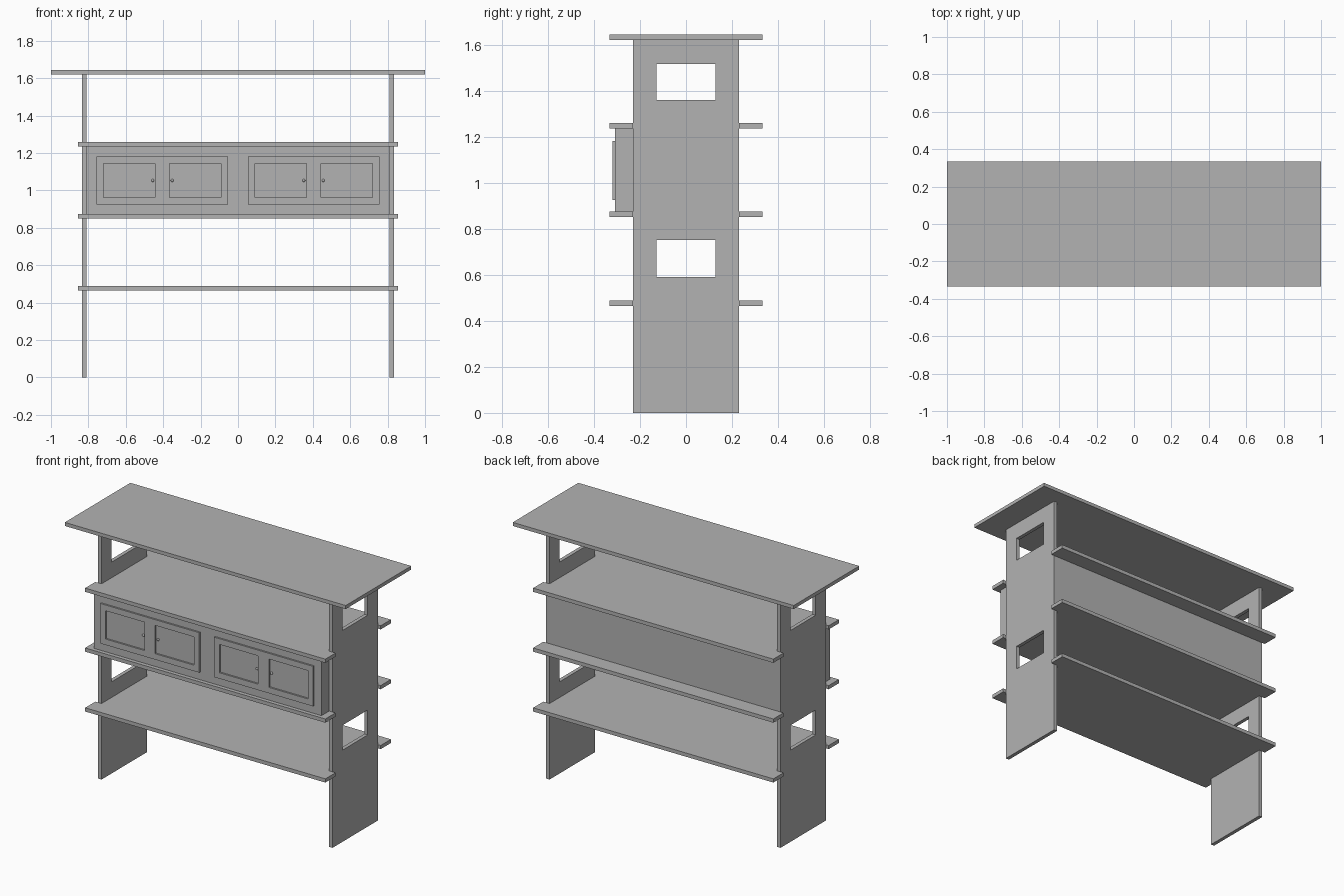
import bpy, bmesh
from mathutils import Vector

if "Cube" in bpy.data.objects:
    bpy.data.objects.remove(bpy.data.objects["Cube"])

GREY = (0.45, 0.45, 0.45, 1)
mat = bpy.data.materials.new("plain_grey")
mat.use_nodes = True
mat.diffuse_color = GREY
mat.node_tree.nodes["Principled BSDF"].inputs["Base Color"].default_value = GREY

PANEL_IN, PANEL_OUT, PANEL_Y = 0.81, 0.834, 0.23
DEPTH = 0.333
BODY_FRONT = -0.308
FRAME_FRONT = -0.319


def finish(name, bm):
    mesh = bpy.data.meshes.new(name)
    bm.to_mesh(mesh)
    bm.free()
    mesh.materials.append(mat)
    obj = bpy.data.objects.new(name, mesh)
    bpy.context.collection.objects.link(obj)
    return obj


def board(name, axes, us, vs, w0, w1, missing=()):
    """Board cut along us and vs, without the missing cells, from w0 to w1.
    axes names the u, v and thickness directions, such as 'xyz'."""
    order = ["xyz".index(a) for a in axes]

    def point(u, v, w):
        p = Vector()
        for axis, value in zip(order, (u, v, w)):
            p[axis] = value
        return p

    bm = bmesh.new()
    grid = [[bm.verts.new(point(u, v, w0)) for v in vs] for u in us]
    for i in range(len(us) - 1):
        for j in range(len(vs) - 1):
            if (i, j) not in missing:
                bm.faces.new((grid[i][j], grid[i + 1][j],
                              grid[i + 1][j + 1], grid[i][j + 1]))
    loose = [v for v in bm.verts if not v.link_faces]
    bmesh.ops.delete(bm, geom=loose, context="VERTS")
    ext = bmesh.ops.extrude_face_region(bm, geom=bm.faces[:], use_keep_orig=True)
    moved = [g for g in ext["geom"] if isinstance(g, bmesh.types.BMVert)]
    bmesh.ops.translate(bm, verts=moved, vec=point(0, 0, w1 - w0))
    bmesh.ops.recalc_face_normals(bm, faces=bm.faces[:])
    return finish(name, bm)


# Side panels, each with two window openings
for side, a, b in (("left", PANEL_IN, PANEL_OUT), ("right", -PANEL_OUT, -PANEL_IN)):
    board(side + "_side_panel", "yzx", (-PANEL_Y, -0.128, 0.128, PANEL_Y),
          (0, 0.59, 0.75, 1.36, 1.515, 1.62), a, b, {(1, 1), (1, 3)})

# Top board
board("top_board", "xyz", (-1, 1), (-DEPTH, DEPTH), 1.62, 1.643)

# Shelves, notched around the side panels
for name, z in (("lower", 0.465), ("middle", 0.85), ("upper", 1.235)):
    board(name + "_shelf", "xyz", (-0.855, -PANEL_IN, PANEL_IN, 0.855),
          (-DEPTH, -PANEL_Y, PANEL_Y, DEPTH), z, z + 0.024, {(0, 1), (2, 1)})

# Cabinet body between the middle and upper shelves
board("cabinet_body", "xyz", (-PANEL_IN, PANEL_IN), (BODY_FRONT, PANEL_Y), 0.874, 1.235)

# Raised door frames with two sunken panels each, and round knobs
for side, s in (("left", 1), ("right", -1)):
    board(side + "_door_frame", "xzy",
          [s * x for x in (0.053, 0.09, 0.367, 0.443, 0.72, 0.757)],
          (0.924, 0.962, 1.144, 1.181), BODY_FRONT, FRAME_FRONT, {(1, 1), (3, 1)})
    for place, x in (("inner", 0.352), ("outer", 0.456)):
        bm = bmesh.new()
        bmesh.ops.create_uvsphere(bm, u_segments=12, v_segments=8, radius=0.008)
        bmesh.ops.translate(bm, verts=bm.verts[:], vec=(s * x, BODY_FRONT - 0.002, 1.053))
        knob = finish(side + "_" + place + "_knob", bm)
        knob.data.shade_smooth()
